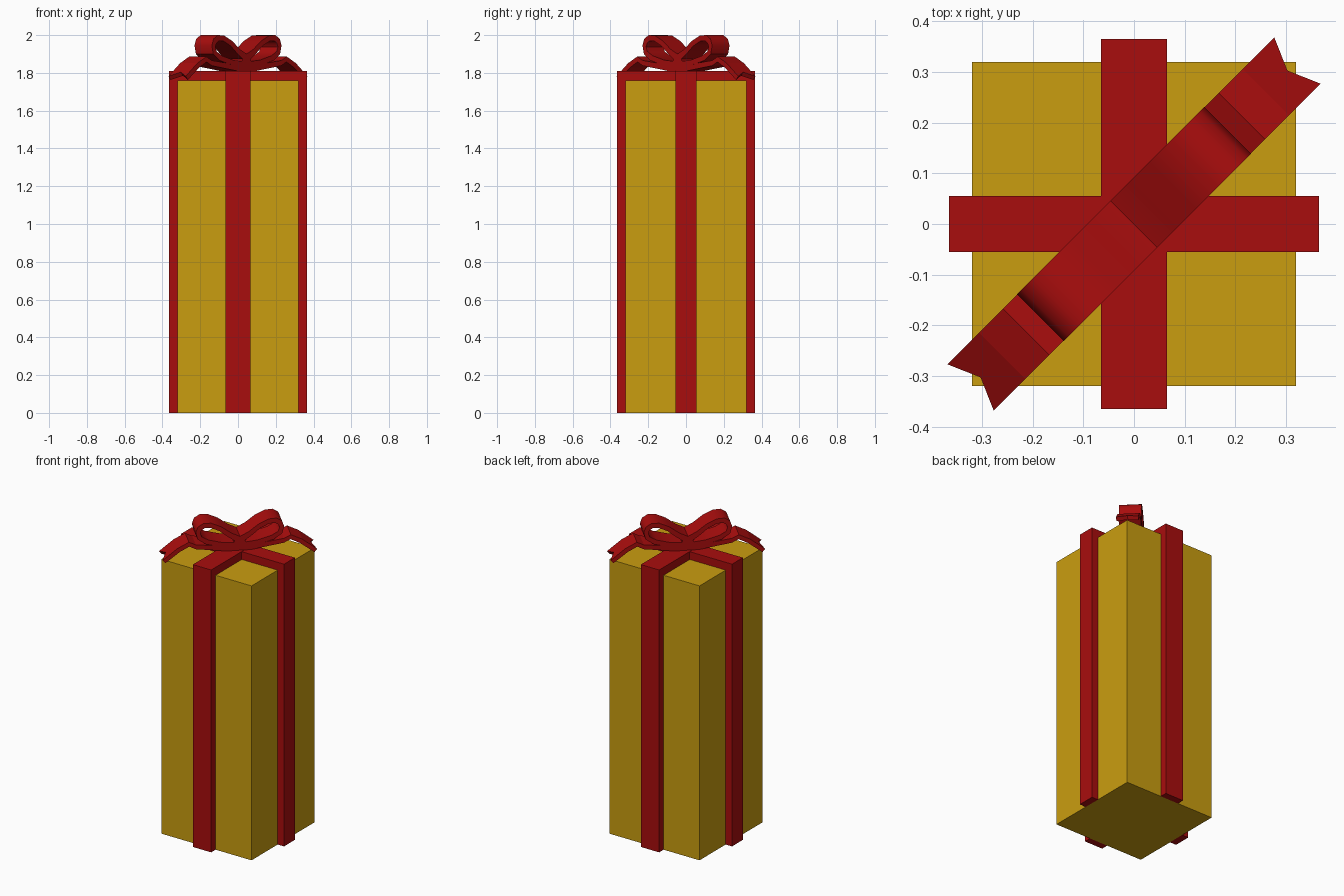
import bpy, bmesh, math
from mathutils import Matrix

if "Cube" in bpy.data.objects:
    bpy.data.objects.remove(bpy.data.objects["Cube"])


def material(name, rgb):
    m = bpy.data.materials.new(name)
    m.diffuse_color = (*rgb, 1)
    m.use_nodes = True
    m.node_tree.nodes["Principled BSDF"].inputs["Base Color"].default_value = m.diffuse_color
    return m


GOLD = material("gold paper", (0.59, 0.34, 0.005))
RED = material("red ribbon", (0.395, 0.004, 0.004))


def finish(bm, name, mat, smooth=None):
    bmesh.ops.recalc_face_normals(bm, faces=bm.faces)
    me = bpy.data.meshes.new(name)
    bm.to_mesh(me)
    bm.free()
    me.materials.append(mat)
    ob = bpy.data.objects.new(name, me)
    bpy.context.collection.objects.link(ob)
    if smooth:
        for p in me.polygons:
            p.use_smooth = True
        me.set_sharp_from_angle(angle=math.radians(smooth))


def band(name, outer, inner, half, angle=0, closed=False, notch=None, flip=1, smooth=None):
    """Thick ribbon: outer/inner (s, z) paths swept across its width."""
    bm = bmesh.new()
    n = len(outer)
    cols = (-half, 0, half) if notch else (-half, half)
    grid = []
    for t in cols:
        pair = []
        for path in (outer, inner):
            row = []
            for i, (s, z) in enumerate(path):
                if notch and t == 0 and i == n - 1:   # swallowtail cut
                    s, z = s + notch[0], z + notch[1]
                row.append(bm.verts.new((s * flip, t, z)))
            pair.append(row)
        grid.append(pair)
    steps = [(i, (i + 1) % n) for i in range(n if closed else n - 1)]
    for a, b in zip(grid, grid[1:]):
        for k in (0, 1):
            for i, j in steps:
                bm.faces.new((a[k][i], a[k][j], b[k][j], b[k][i]))
        if not closed:
            for i in (0, n - 1):
                bm.faces.new((a[0][i], a[1][i], b[1][i], b[0][i]))
    for o, q in (grid[0], grid[-1]):
        for i, j in steps:
            bm.faces.new((o[i], o[j], q[j], q[i]))
    bm.transform(Matrix.Rotation(angle, 4, 'Z'))
    finish(bm, name, RED, smooth)


# Box
bm = bmesh.new()
bmesh.ops.create_cube(bm, size=1, matrix=Matrix.Translation((0, 0, 0.88)) @ Matrix.Diagonal((0.64, 0.64, 1.76, 1)))
finish(bm, "gift_box", GOLD)


# Wrapping ribbons running over the lid and down the sides
def arch(w, h):
    return [(-w, 0), (-w, h), (w, h), (w, 0)]


band("side_ribbon", arch(0.365, 1.81), arch(0.319, 1.759), 0.055)
band("front_ribbon", arch(0.365, 1.811), arch(0.319, 1.759), 0.065, math.pi / 2)

# Bow on the diagonal: two loops and two tails
loop_out = [(0, 1.90), (0.05, 1.925), (0.11, 1.97), (0.17, 1.998), (0.215, 2.0), (0.248, 1.98),
            (0.261, 1.945), (0.25, 1.90), (0.20, 1.865), (0.10, 1.84), (0, 1.815)]
loop_in = [(0.03, 1.873), (0.065, 1.898), (0.12, 1.943), (0.172, 1.968), (0.207, 1.97), (0.226, 1.958),
           (0.234, 1.938), (0.225, 1.914), (0.185, 1.891), (0.10, 1.868), (0.035, 1.862)]
tail_top = [(0, 1.845), (0.15, 1.852), (0.26, 1.866), (0.301, 1.886), (0.368, 1.852), (0.456, 1.782)]
tail_low = [(0, 1.80), (0.15, 1.822), (0.26, 1.838), (0.299, 1.858), (0.355, 1.828), (0.440, 1.763)]
for side, f in (("right", 1), ("left", -1)):
    band(side + "_bow_loop", loop_out, loop_in, 0.065, math.pi / 4, closed=True, flip=f, smooth=40)
    band(side + "_bow_tail", tail_top, tail_low, 0.0645, math.pi / 4, notch=(-0.028, 0.022), flip=f)
